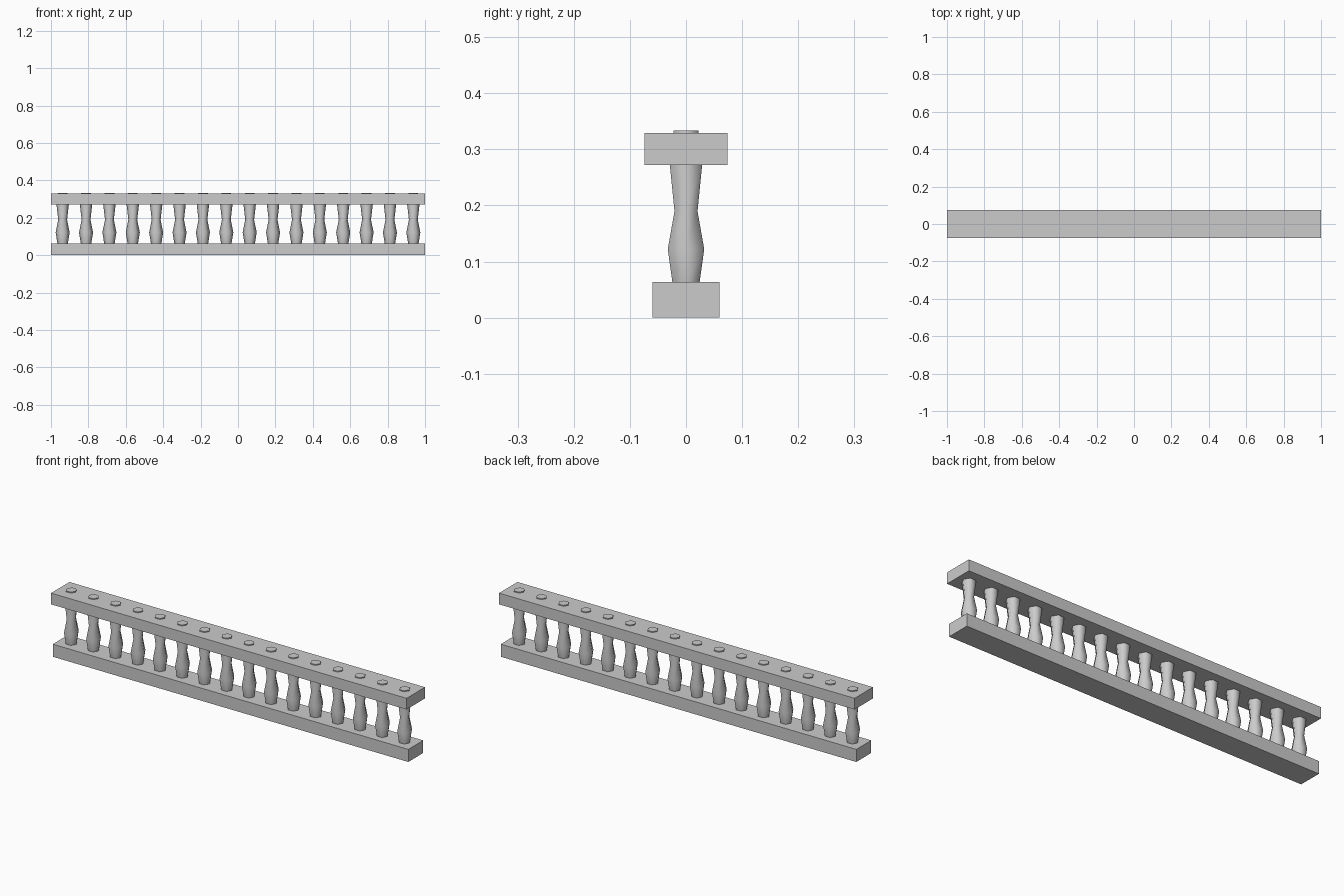
import bpy, math

cube = bpy.data.objects.get("Cube")
if cube:
    bpy.data.objects.remove(cube, do_unlink=True)

# One stone colour
stone = bpy.data.materials.new("grey_stone")
stone.use_nodes = True
colour = (0.6, 0.6, 0.6, 1)
stone.diffuse_color = colour
stone.node_tree.nodes["Principled BSDF"].inputs["Base Color"].default_value = colour


def add_mesh(name, verts, faces):
    mesh = bpy.data.meshes.new(name)
    mesh.from_pydata(verts, [], faces)
    mesh.materials.append(stone)
    obj = bpy.data.objects.new(name, mesh)
    bpy.context.collection.objects.link(obj)
    return obj


def rail(name, half_depth, bottom, top):
    bpy.ops.mesh.primitive_cube_add(size=1, location=(0, 0, (bottom + top) / 2))
    obj = bpy.context.object
    obj.name = name
    obj.scale = (2, 2 * half_depth, top - bottom)
    obj.data.materials.append(stone)


rail("bottom_rail", 0.06, 0, 0.064)
rail("top_rail", 0.074, 0.272, 0.329)

# Turned baluster profile: radius, height
profile = [(0.0275, 0.06), (0.0375, 0.122), (0.0237, 0.19),
           (0.0335, 0.274), (0.026, 0.32), (0.026, 0.334)]
SIDES = 6
verts = [(r * math.cos(math.tau * i / SIDES), r * math.sin(math.tau * i / SIDES), z)
         for r, z in profile for i in range(SIDES)]
faces = [(k * SIDES + i, k * SIDES + (i + 1) % SIDES,
          (k + 1) * SIDES + (i + 1) % SIDES, (k + 1) * SIDES + i)
         for k in range(len(profile) - 1) for i in range(SIDES)]
faces.append(tuple(reversed(range(SIDES))))
faces.append(tuple(range(len(verts) - SIDES, len(verts))))
first = add_mesh("baluster", verts, faces)

# Smooth sides, sharp caps
bpy.ops.object.select_all(action="DESELECT")
first.select_set(True)
bpy.context.view_layer.objects.active = first
bpy.ops.object.shade_smooth_by_angle(angle=math.radians(65))

# Evenly spaced row
COUNT = 16
for i in range(COUNT):
    obj = first if i == 0 else first.copy()
    if i:
        bpy.context.collection.objects.link(obj)
    obj.name = f"baluster_{i + 1}"
    obj.location.x = (i - (COUNT - 1) / 2) * 0.125
